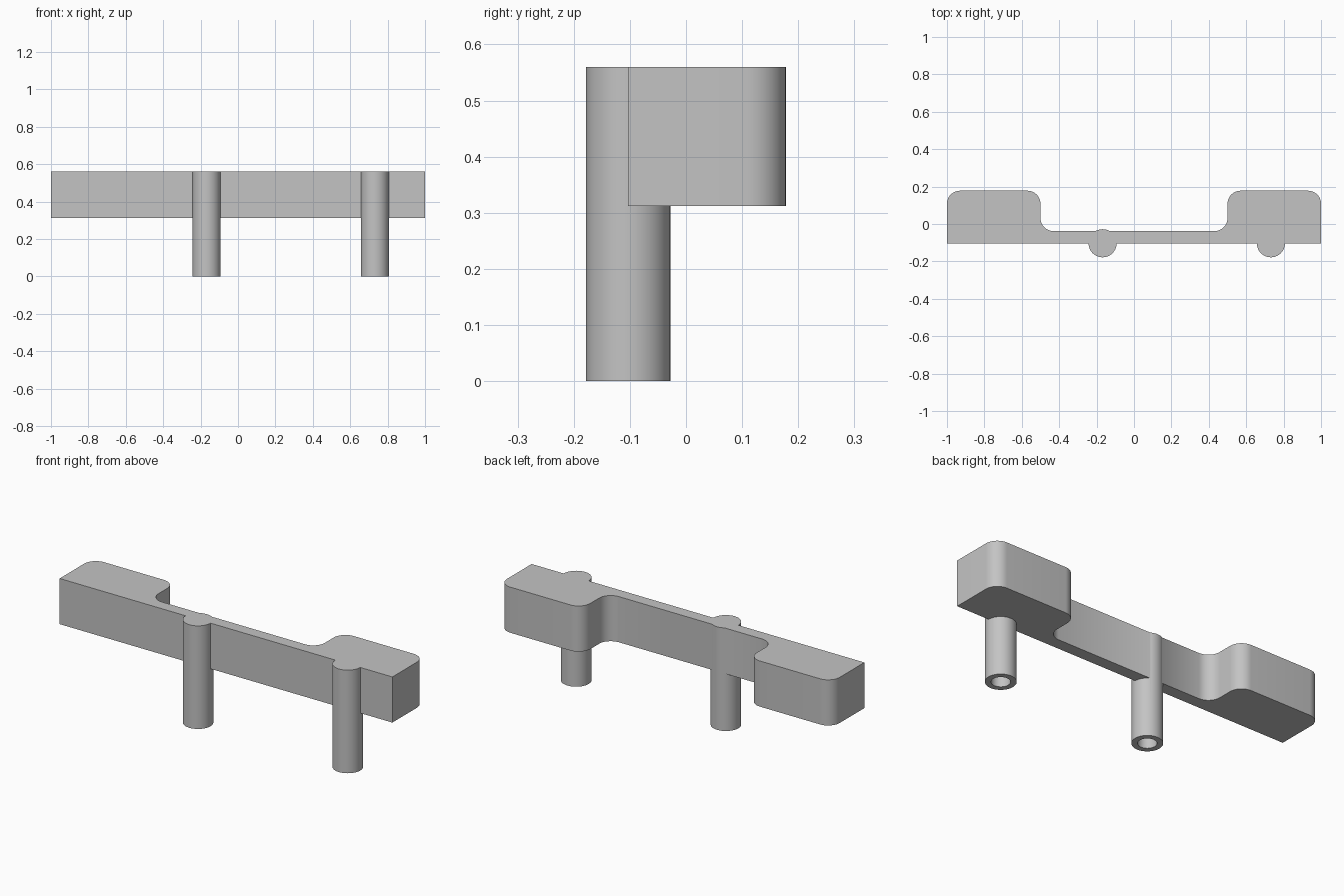
import bpy
import bmesh
from math import sin, cos, pi, radians

if "Cube" in bpy.data.objects:
    bpy.data.objects.remove(bpy.data.objects["Cube"], do_unlink=True)

BOTTOM, TOP = 0.312, 0.56            # bar heights
FRONT, WEB, BACK = -0.103, -0.038, 0.178   # bar depths
FILLET = 0.07
PIN_X = (-0.168, 0.732)
PIN_R, HOLE_R, HOLE_TOP = 0.075, 0.046, 0.45

grey = bpy.data.materials.new("plain grey")
grey.use_nodes = True
colour = (0.55, 0.55, 0.55, 1)
grey.diffuse_color = colour
grey.node_tree.nodes["Principled BSDF"].inputs["Base Color"].default_value = colour


def arc(cx, cy, start, end, r=FILLET, steps=12):
    angles = [radians(start + (end - start) * i / steps) for i in range(steps + 1)]
    return [(cx + r * cos(a), cy + r * sin(a)) for a in angles]


def prism(name, outline, z0, z1):
    """Extrude a counter-clockwise outline upward."""
    bm = bmesh.new()
    face = bm.faces.new([bm.verts.new((x, y, z0)) for x, y in outline])
    new = bmesh.ops.extrude_face_region(bm, geom=[face])["geom"]
    bmesh.ops.translate(bm, vec=(0, 0, z1 - z0),
                        verts=[v for v in new if isinstance(v, bmesh.types.BMVert)])
    bmesh.ops.recalc_face_normals(bm, faces=bm.faces)
    mesh = bpy.data.meshes.new(name)
    bm.to_mesh(mesh)
    bm.free()
    mesh.materials.append(grey)
    obj = bpy.data.objects.new(name, mesh)
    bpy.context.collection.objects.link(obj)
    return obj


def combine(target, tool, operation):
    mod = target.modifiers.new(operation.lower(), "BOOLEAN")
    mod.operation, mod.solver, mod.object = operation, "EXACT", tool
    bpy.context.view_layer.objects.active = target
    bpy.ops.object.modifier_apply(modifier=mod.name)
    bpy.data.objects.remove(tool, do_unlink=True)


# Bar: thick rounded ends joined by a thin web, one half mirrored
half = [(1, FRONT)]
half += arc(1 - FILLET, BACK - FILLET, 0, 90)
half += arc(0.5 + FILLET, BACK - FILLET, 90, 180)
half += arc(0.5 - FILLET, WEB + FILLET, 0, -90)
outline = half + [(-x, y) for x, y in reversed(half)]
bar = prism("mounting_bar", outline, BOTTOM, TOP)

# Round pins merged into the front of the bar, bored from below
for x in PIN_X:
    pin = prism("pin", arc(x, FRONT, 0, 357.5, PIN_R, 143), 0, TOP)
    combine(bar, pin, "UNION")
for x in PIN_X:
    bore = prism("bore_cutter", arc(x, FRONT, 0, 352.5, HOLE_R, 47), -0.05, HOLE_TOP)
    bore.hide_render = True
    combine(bar, bore, "DIFFERENCE")

# Smooth the rounded walls, keep the edges crisp
bpy.ops.object.select_all(action="DESELECT")
bar.select_set(True)
bpy.context.view_layer.objects.active = bar
bpy.ops.object.shade_smooth_by_angle(angle=radians(30))
